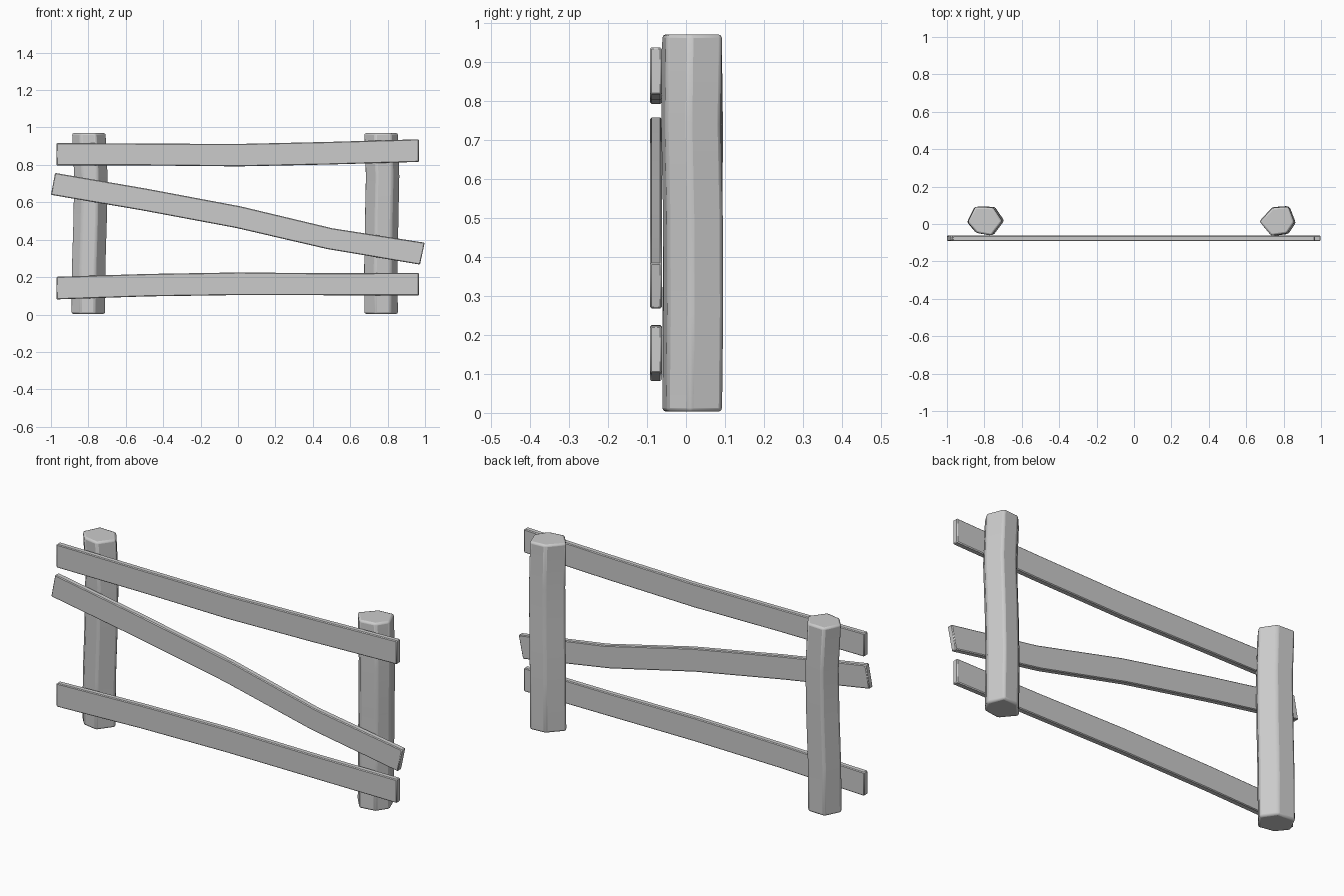
import bpy, bmesh
from math import radians

if "Cube" in bpy.data.objects:
    bpy.data.objects.remove(bpy.data.objects["Cube"])


def finish(name, rings, bevel, segs):
    """Skin a list of equal-length rings, cap both ends and soften the edges."""
    bm = bmesh.new()
    rows = [[bm.verts.new(p) for p in ring] for ring in rings]
    n = len(rows[0])
    for a, b in zip(rows, rows[1:]):
        for i in range(n):
            j = (i + 1) % n
            bm.faces.new((a[i], a[j], b[j], b[i]))
    bm.faces.new(rows[0][::-1])
    bm.faces.new(rows[-1])
    bmesh.ops.recalc_face_normals(bm, faces=bm.faces)
    mesh = bpy.data.meshes.new(name)
    bm.to_mesh(mesh)
    bm.free()
    ob = bpy.data.objects.new(name, mesh)
    bpy.context.collection.objects.link(ob)
    mod = ob.modifiers.new("soft_edges", 'BEVEL')
    mod.width, mod.segments = bevel, segs
    mod.limit_method, mod.angle_limit = 'ANGLE', radians(25)
    bpy.ops.object.select_all(action='DESELECT')
    ob.select_set(True)
    bpy.context.view_layer.objects.active = ob
    bpy.ops.object.shade_smooth_by_angle(angle=radians(30))
    return ob


def post(name, outline, sway):
    """Hexagonal post; sway holds (z, dx, dy) for each level."""
    finish(name, [[(x + dx, y + dy, z) for x, y in outline]
                  for z, dx, dy in sway], 0.01, 2)


def rail(name, pairs):
    """Flat plank; pairs holds (x, z) of the top and bottom edge at each station."""
    front, back = -0.092, -0.062
    finish(name, [[(tx, front, tz), (tx, back, tz), (bx, back, bz), (bx, front, bz)]
                  for (tx, tz), (bx, bz) in pairs], 0.004, 1)


# Rough-hewn posts
post("left_post",
     [(-0.893, 0.01), (-0.845, -0.047), (-0.765, -0.062),
      (-0.708, 0.015), (-0.757, 0.088), (-0.852, 0.092)],
     [(0.003, 0, 0), (0.25, 0.002, 0), (0.5, 0.01, 0.002),
      (0.74, 0.014, 0.003), (0.97, 0.003, 0)])
post("right_post",
     [(0.672, 0.012), (0.733, -0.062), (0.818, -0.05),
      (0.857, 0.01), (0.825, 0.093), (0.74, 0.087)],
     [(0.003, 0, 0), (0.26, -0.001, 0.003), (0.5, 0.003, 0.002),
      (0.74, 0.008, -0.003), (0.97, 0, 0)])

# Top and bottom rails, slightly warped
for name, stations in (
        ("top_rail", [(-0.97, 0.917, 0.797), (-0.485, 0.914, 0.797), (0.0, 0.912, 0.792),
                      (0.485, 0.923, 0.802), (0.967, 0.937, 0.816)]),
        ("bottom_rail", [(-0.97, 0.202, 0.081), (-0.485, 0.217, 0.097), (0.0, 0.225, 0.104),
                         (0.485, 0.221, 0.103), (0.967, 0.223, 0.102)])):
    rail(name, [((x, t), (x, b)) for x, t, b in stations])

# Slipped diagonal rail
rail("diagonal_rail", [((-0.978, 0.757), (-1.0, 0.64)),
                       ((-0.49, 0.673), (-0.513, 0.557)),
                       ((0.015, 0.578), (-0.01, 0.463)),
                       ((0.505, 0.461), (0.478, 0.35)),
                       ((0.998, 0.384), (0.973, 0.267))])
